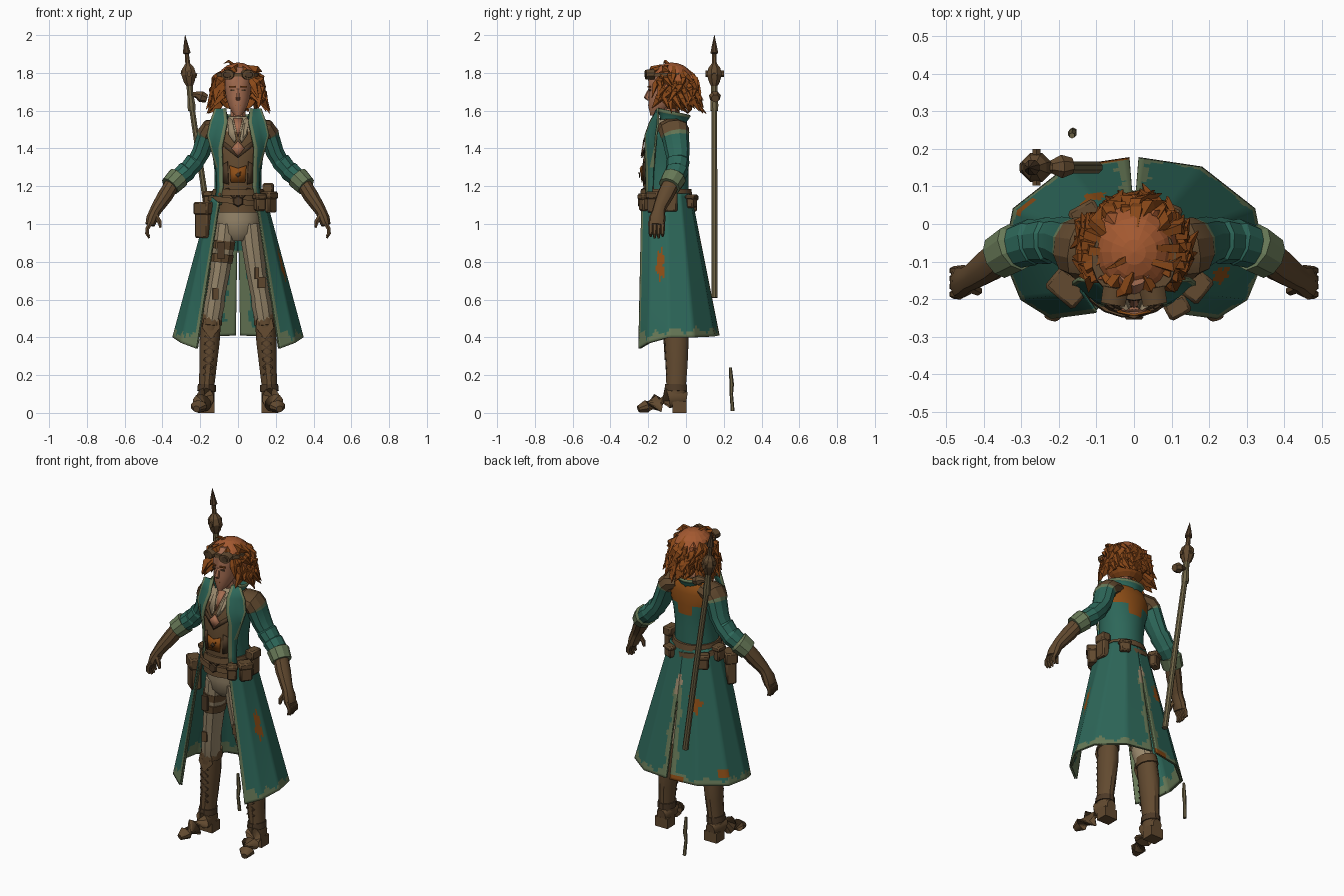
import bpy, bmesh, math, random
from mathutils import Vector as V, Matrix
random.seed(4)

COLOURS = [("teal_cloth", (.026, .135, .10)), ("pale_green_trim", (.135, .19, .095)),
           ("brown_leather", (.122, .068, .029)), ("dark_leather", (.075, .042, .02)),
           ("cream_cloth", (.33, .255, .155)), ("auburn_hair", (.25, .064, .009)),
           ("copper_hair", (.37, .10, .03)), ("skin", (.38, .155, .083)),
           ("rust_patch", (.26, .073, .008)), ("staff_wood", (.155, .125, .06))]
MATS = []
for n, c in COLOURS:
    m = bpy.data.materials.new(n)
    m.diffuse_color = (*c, 1)
    MATS.append(m)
TEAL, TRIM, BROWN, DARK, CREAM, HAIR, COPPER, SKIN, RUST, WOOD = range(10)


def finish(name, bm, mirror=False, thick=0, angle=35):
    bmesh.ops.recalc_face_normals(bm, faces=bm.faces)
    me = bpy.data.meshes.new(name)
    bm.to_mesh(me)
    bm.free()
    for m in MATS:
        me.materials.append(m)
    ob = bpy.data.objects.new(name, me)
    bpy.context.collection.objects.link(ob)
    if angle:
        bpy.ops.object.select_all(action='DESELECT')
        bpy.context.view_layer.objects.active = ob
        ob.select_set(True)
        bpy.ops.object.shade_smooth_by_angle(angle=math.radians(angle))
    if thick:
        md = ob.modifiers.new("thickness", 'SOLIDIFY')
        md.thickness, md.offset = thick, 0
    if mirror:
        ob.modifiers.new("mirror", 'MIRROR')
    return ob


def tube(bm, pts, n, cols, axis=None):
    """Loft of elliptical rings; each point is x, y, z, radius a, radius b."""
    P, rings = [V(p[:3]) for p in pts], []
    for i, p in enumerate(pts):
        t = V(axis) if axis else (P[min(i + 1, len(P) - 1)] - P[max(i - 1, 0)]).normalized()
        a = t.cross(V((0, 1, 0)) if abs(t.y) < .9 else V((0, 0, 1))).normalized()
        b = t.cross(a)
        rings.append([bm.verts.new(P[i] + a * p[3] * math.cos(k) + b * p[-1] * math.sin(k))
                      for k in [math.tau * (j + .5) / n for j in range(n)]])
    pick = lambda i: cols if isinstance(cols, int) else cols[min(i, len(cols) - 1)]
    for i in range(len(rings) - 1):
        for j in range(n):
            k = (j + 1) % n
            bm.faces.new((rings[i][j], rings[i][k], rings[i + 1][k], rings[i + 1][j])).material_index = pick(i)
    for r, i in ((rings[0], 0), (rings[-1], len(rings) - 2)):
        bm.faces.new(r).material_index = pick(i)


def part(name, pts, n, cols, mirror=False, axis=None, angle=35):
    bm = bmesh.new()
    tube(bm, pts, n, cols, axis)
    return finish(name, bm, mirror, angle=angle)


def grid(bm, rows, col):
    """Sheet from rows of points; col(row, column) gives the colour."""
    vs = [[bm.verts.new(p) for p in r] for r in rows]
    for i in range(len(vs) - 1):
        for j in range(len(vs[0]) - 1):
            bm.faces.new((vs[i][j], vs[i][j + 1], vs[i + 1][j + 1], vs[i + 1][j])).material_index = col(i, j)


def box(bm, c, s, mat, rot=0):
    M = Matrix.Translation(c) @ Matrix.Rotation(rot, 4, 'Z') @ Matrix.Diagonal((*s, 1))
    for v in bmesh.ops.create_cube(bm, size=1, matrix=M)['verts']:
        for f in v.link_faces:
            f.material_index = mat


# Torso: vest, shirt and coat body coloured by direction and height
TORSO = [(0, -.105, 1.06, .14, .125), (0, -.105, 1.12, .135, .12), (0, -.105, 1.18, .125, .12),
         (0, -.11, 1.28, .125, .125), (0, -.105, 1.36, .135, .12), (0, -.10, 1.42, .15, .118),
         (0, -.09, 1.49, .16, .105), (0, -.08, 1.535, .13, .085), (0, -.08, 1.57, .06, .055)]


def front(x, z, off=0):
    for a, b in zip(TORSO, TORSO[1:]):
        if a[2] <= z <= b[2] or b is TORSO[-1]:
            t = min((z - a[2]) / (b[2] - a[2]), 1)
            y, rx, ry = [a[k] + (b[k] - a[k]) * t for k in (1, 3, 4)]
            return y - ry * math.sqrt(1 - min(abs(x) / rx, .93) ** 2) - off


bm = bmesh.new()
tube(bm, TORSO, 28, TEAL, (0, 0, 1))
for f in bm.faces:
    c = f.calc_center_median()
    if c.y < -.12 and abs(c.x) < .1:
        f.material_index = CREAM if c.z > 1.46 else BROWN
    elif c.y > -.06 and c.z > (1.37 if abs(c.x) < .06 else 1.42) and abs(c.x) < .125:
        f.material_index = RUST
    elif c.z > 1.49:
        f.material_index = BROWN
finish("torso", bm)

# Lapels and coat front edges
bm = bmesh.new()
rows = [(1.61, .062, .125, .05), (1.54, .055, .15, .038), (1.47, .07, .165, .025), (1.40, .085, .145, .018),
        (1.30, .08, .115, .008), (1.20, .08, .11, .012), (1.10, .09, .12, .015)]
grid(bm, [[(x, front(x, z, o), z) for x in (a, a + .016, (a + b) / 2, b - .012, b)] for z, a, b, o in rows],
     lambda i, j: TRIM if j == 0 or j == 3 and i < 4 else TEAL)
finish("lapel", bm, True, .01)

# Standing collar, open at the front and low at the back
bm = bmesh.new()
grid(bm, [[(r * math.sin(a), -.075 + .9 * r * math.cos(a), z + k * math.sin(a / 2) ** 2) for a in
           [math.radians(d) for d in range(-140, 141, 20)]]
          for z, r, k in ((1.51, .085, 0), (1.545, .085, .02), (1.565, .10, .035), (1.575, .108, .042))],
     lambda i, j: TRIM if i == 2 else TEAL)
finish("collar", bm, thick=.01)

# Vest details: crossed straps, open diamond, rust panel, corset points
bm = bmesh.new()
def plate(pts, mat, off):
    bm.faces.new([bm.verts.new((x, front(x, z, off), z)) for x, z in pts]).material_index = mat
for s in (-1, 1):
    plate([(0, 1.35), (s * .09, 1.42), (s * .09, 1.45), (0, 1.38)], DARK, .008)
    plate([(s * .01, 1.45), (s * .03, 1.55), (s * .055, 1.57), (s * .048, 1.47), (s * .02, 1.43)], CREAM, .014)
    plate([(0, 1.11), (s * .05, 1.16), (s * .09, 1.15), (s * .09, 1.18), (s * .05, 1.19), (0, 1.14)], DARK, .012)
    plate([(s * .05, 1.21), (s * .085, 1.22), (s * .085, 1.31), (s * .055, 1.33)], DARK, .006)
plate([(0, 1.36), (.035, 1.40), (0, 1.44), (-.035, 1.40)], SKIN, .012)
plate([(-.045, 1.31), (0, 1.295), (.045, 1.31), (.038, 1.22), (-.038, 1.22)], RUST, .009)
plate([(-.014, 1.26), (0, 1.245), (.014, 1.26), (0, 1.275)], DARK, .014)
plate([(-.025, 1.56), (.025, 1.56), (0, 1.46)], SKIN, .012)
finish("vest_details", bm, thick=.006)

# Coat skirt: flared outer sheet and lining, open in front, slit at the back
HEM = [(.012, .175, .41), (.18, .15, .405), (.32, .04, .40), (.345, -.09, .40), (.30, -.2, .37), (.22, -.25, .34)]
WAIST = [(0, .025, 1.16), (.07, .015, 1.16), (.125, -.03, 1.16), (.14, -.1, 1.16), (.135, -.18, 1.14), (.10, -.235, 1.11)]
SUB, ROWS = 10, 50
def at(L, u):
    k = min(int(u), 4)
    return V(L[k]).lerp(V(L[k + 1]), u - k)
bm = bmesh.new()
for s, lining in ((-1, 0), (1, 0), (-1, 1), (1, 1)):
    rows = []
    for i in range(ROWS + 1):
        r = [at(WAIST, j / SUB).lerp(at(HEM, j / SUB), i / ROWS) for j in range(5 * SUB + 1)]
        r[0].x = 0 if i < .42 * ROWS else r[0].x
        if lining:  # pulled in just behind the outer sheet
            r = [V((max(p.x - .008, p.x * .97), p.y + (.008 if p.y < -.12 else -.008), p.z)) for p in r]
        rows.append([(p.x * s, p.y, p.z) for p in r])
    def colour(i, j):
        u, t = (j + .5) / SUB, (i + .5) / ROWS
        w = math.sin(u * 7 + s) + .6 * math.sin(u * 17 + 2 * s)
        v = math.sin(t * 19 + s) + .6 * math.sin(t * 41)
        up = (1 - t) * .76
        if lining:
            return TRIM if up < .07 + .02 * w or u > 4.5 + .1 * v or u < .38 + .08 * v and t > .4 else TEAL
        px, py = ((u - 3.42) / .22, (t - .485) / .105) if s > 0 else ((u - .95) / .33, (t - .40) / .065)
        if (px + .3 * math.sin(t * 60)) ** 2 + (py + .25 * math.sin(u * 23)) ** 2 < 1:
            return RUST
        if s < 0 and 1.7 < u < 2.1 and .88 < t < .95 or s < 0 and u < .5 and t > .96:
            return RUST
        if u < .22 and .2 < t < .32 + .03 * v and u < (t - .18) * 2.5:
            return CREAM
        if up < .035 + .013 * w + .03 * (u > 4.2) or u > 4.8 or t > .27 and u < .2 + .05 * v:
            return TRIM
        return TEAL
    grid(bm, rows, colour)
finish("coat_skirt", bm, thick=.006, angle=50)

# Sleeves with leather shoulder yokes and rolled cuffs
part("sleeve", [(.09, -.075, 1.515, .045, .078), (.145, -.065, 1.50, .058, .082), (.165, -.058, 1.47, .058, .077),
                (.168, -.056, 1.462, .053, .072), (.195, -.045, 1.38, .05, .065), (.218, -.043, 1.34, .047, .058),
                (.228, -.044, 1.33, .054, .063), (.262, -.047, 1.29, .049, .058), (.272, -.048, 1.28, .056, .063),
                (.312, -.06, 1.247, .05, .058), (.316, -.062, 1.245, .062, .066), (.36, -.088, 1.20, .055, .06)],
     10, [BROWN, BROWN, TRIM, TEAL, TEAL, TEAL, TEAL, TEAL, TEAL, TRIM], True, angle=25)

# Gloves: gauntlet, palm, fingers, thumb
bm = bmesh.new()
tube(bm, [(.345, -.078, 1.215, .042, .046), (.385, -.11, 1.15, .042, .045), (.425, -.138, 1.09, .035, .036),
          (.44, -.145, 1.065, .031, .035), (.455, -.152, 1.03, .032, .044), (.466, -.156, .995, .026, .043)], 10, BROWN)
for k in range(4):
    y = -.187 + k * .021
    tube(bm, [(.462, y, 1.01, .014), (.480, y, .975, .012), (.482, y, .95, .011),
              (.47, y, .925 + .01 * (k in (0, 3)), .006)], 6, BROWN)
tube(bm, [(.44, -.165, 1.05, .017), (.415, -.178, 1.01, .013), (.41, -.178, .98, .007)], 6, BROWN)
finish("glove", bm, True)

# Trousers
part("hips", [(0, -.105, 1.12, .115, .10), (0, -.105, 1.02, .12, .098), (0, -.105, .95, .10, .085), (0, -.105, .91, .05, .05)],
     14, CREAM, axis=(0, 0, 1))
part("trouser_leg", [(.065, -.105, 1.0, .06, .085), (.075, -.105, .9, .06, .08), (.095, -.10, .75, .055, .07),
                     (.118, -.085, .62, .052, .06), (.125, -.08, .57, .056, .063), (.142, -.06, .46, .048, .055)], 10, CREAM, True)
bm = bmesh.new()
for z, x in ((.89, -.077), (.82, -.086)):
    tube(bm, [(x, -.104, z + .022, .067, .086), (x - .005, -.103, z - .022, .065, .083)], 10, BROWN)
box(bm, (-.09, -.19, .86), (.035, .02, .09), DARK)
for x, y, z, w in ((.125, -.165, .69, .04), (.10, -.175, .74, .022), (-.12, -.155, .63, .03)):  # worn patches
    box(bm, (x, y, z), (w, .012, .06), BROWN, .2)
finish("leg_straps", bm)

# Boots: shaft with cuff, foot, heel, laces, ankle strap
bm = bmesh.new()
tube(bm, [(.137, -.058, .52, .056, .066), (.142, -.055, .47, .060, .07), (.143, -.055, .468, .053, .064),
          (.15, -.05, .38, .055, .066), (.158, -.05, .25, .047, .06), (.166, -.052, .15, .043, .054),
          (.168, -.055, .06, .044, .058)], 12, BROWN)
tube(bm, [(.167, .004, .075, .03, .035), (.167, -.03, .08, .045, .05), (.173, -.10, .08, .047, .055),
          (.19, -.15, .052, .053, .05), (.208, -.21, .034, .045, .034), (.22, -.252, .02, .018, .018)], 10, BROWN)
box(bm, (.168, -.035, .03), (.085, .075, .06), BROWN)
tube(bm, [(.165, -.053, .15, .049, .06), (.167, -.054, .115, .051, .062)], 12, DARK)
v = [bm.verts.new(p) for p in ((.10, -.115, .50), (.18, -.11, .50), (.19, -.112, .45), (.145, -.128, .39), (.095, -.113, .45))]
bm.faces.new(v).material_index = BROWN
for k in range(5):
    z = .2 + k * .042
    for a in (-.025, .025):
        tube(bm, [(.158 - k * .002 + a, -.103 - k * .003, z, .005), (.158 - k * .002 - a, -.103 - k * .003, z + .04, .005)], 4, DARK)
finish("boot", bm, True)

# Belts and pouches
bm = bmesh.new()
tube(bm, [(0, -.105, 1.185, .134, .135), (0, -.105, 1.15, .143, .14)], 20, BROWN, (0, 0, 1))
tube(bm, [(-.01, -.105, 1.135, .146, .141), (-.01, -.105, 1.105, .153, .144)], 20, BROWN, (.12, 0, 1))
tube(bm, [(0, -.246, 1.12, .03), (0, -.254, 1.12, .024)], 6, DARK)
finish("belts", bm)
bm = bmesh.new()
for x, y, z, w, d, h, r in ((-.178, -.17, 1.02, .09, .06, .19, -.7), (.165, -.165, 1.115, .07, .055, .11, .9),
                            (.115, -.222, 1.115, .055, .04, .09, .5), (.16, -.08, 1.14, .07, .045, .15, 1.5),
                            (.09, .03, 1.12, .06, .04, .07, -.4), (-.13, .025, 1.11, .07, .045, .09, .5),
                            (-.16, -.09, 1.13, .06, .045, .09, 1.5)):
    box(bm, (x, y, z), (w, d, h), BROWN, r)
    box(bm, (x, y, z + h * .33), (w + .01, d + .012, h * .36), BROWN, r)
md = finish("pouches", bm).modifiers.new("soft_edges", 'BEVEL')
md.width, md.segments = .008, 1

# Neck, head and face
part("neck", [(0, -.075, 1.50, .055), (0, -.085, 1.56, .042), (0, -.095, 1.64, .042)], 10, SKIN)
bm = bmesh.new()
tube(bm, [(0, -.17, 1.575, .016, .02), (0, -.155, 1.59, .032, .037), (0, -.135, 1.625, .051, .065), (0, -.115, 1.67, .065, .084),
          (0, -.105, 1.72, .071, .093), (0, -.105, 1.78, .072, .096), (0, -.095, 1.83, .05, .07)], 14, SKIN, (0, 0, 1))
tube(bm, [(0, -.19, 1.715, .009, .01), (0, -.207, 1.67, .014, .017), (0, -.197, 1.655, .010, .01)], 6, SKIN, (0, 0, 1))
for s in (-1, 1):
    box(bm, (s * .029, -.192, 1.707), (.022, .008, .008), DARK, s * .3)
    box(bm, (s * .03, -.194, 1.727), (.034, .009, .007), HAIR, s * .3)
box(bm, (0, -.193, 1.628), (.028, .008, .006), RUST)
finish("head", bm)

# Goggles on the forehead
bm = bmesh.new()
tube(bm, [(0, -.095, 1.80, .113, .108), (0, -.095, 1.78, .115, .11)], 18, BROWN, (0, 0, 1))
for s in (-1, 1):
    tube(bm, [(s * .048, -.17, 1.792, .036, .028), (s * .056, -.214, 1.79, .034, .026)], 10, BROWN)
    tube(bm, [(s * .056, -.213, 1.79, .024, .017), (s * .056, -.217, 1.79, .022, .015)], 10, DARK)
finish("goggles", bm)

# Hair: open cap plus layered, windswept pointed locks
bm = bmesh.new()
bmesh.ops.create_uvsphere(bm, u_segments=16, v_segments=12, radius=1,
                          matrix=Matrix.Translation((0, -.075, 1.725)) @ Matrix.Diagonal((.122, .13, .13, 1)))
bmesh.ops.delete(bm, geom=[v for v in bm.verts if v.co.z < 1.61 or v.co.z < 1.775 and v.co.y < -.12], context='VERTS')
for f in bm.faces:
    f.material_index = COPPER if f.calc_center_median().z > 1.77 else HAIR
for layer, (z0, r0, drop, flare, count) in enumerate(((1.815, .075, .085, .055, 20), (1.785, .10, .10, .045, 34),
                                                      (1.74, .112, .10, .042, 38), (1.69, .112, .09, .045, 38))):
    for k in range(count):
        a = math.tau * (k + random.random()) / count
        facing = math.cos(a)  # 1 towards the face
        if layer and facing > (.8 if layer == 1 else .55):
            continue
        d = V((math.sin(a), -math.cos(a), 0))
        side = V((d.y, -d.x, 0)) * random.uniform(-.07, .07)
        c, j = V((0, -.07, 0)), random.uniform(.6, 1.25)
        z = z0 + random.uniform(-.025, .02)
        dr = drop * j * (.4 if layer == 0 and facing > .5 else 1)
        p0 = c + d * r0 * .75 + V((0, 0, z))
        p1 = c + d * (r0 + flare * .6) + side * .3 + V((0, 0, z - dr * .45))
        p2 = c + d * (r0 + flare * j) + side + V((0, 0, max(z - dr, 1.585)))
        tube(bm, [(*p0, .014, .012), (*p1, .023, .017), (*p2, .002, .002)], 4,
             COPPER if layer == 0 and k % 4 == 0 else HAIR)
tube(bm, [(-.02, -.09, 1.84, .012), (-.05, -.11, 1.862, .008), (-.075, -.12, 1.85, .002)], 4, HAIR)
finish("hair", bm, angle=0)

# Slung staff: shaft, collars, bulb cage, side knob and spear tip
bm = bmesh.new()
tube(bm, [(-.10, .15, .61, .017), (-.175, .15, 1.15, .017), (-.248, .15, 1.64, .016)], 8, WOOD)
tube(bm, [(-.245, .15, 1.60, .021), (-.247, .15, 1.63, .023), (-.252, .15, 1.68, .018), (-.256, .15, 1.73, .018),
          (-.258, .15, 1.75, .030), (-.26, .15, 1.79, .042), (-.264, .15, 1.825, .034), (-.266, .15, 1.85, .014),
          (-.271, .15, 1.90, .012), (-.271, .15, 1.905, .022), (-.275, .15, 1.94, .015), (-.28, .15, 2.0, .001)], 8,
     [WOOD, WOOD, WOOD, BROWN, BROWN, BROWN, BROWN, BROWN, DARK])
tube(bm, [(-.259, .102, 1.795, .012, .018), (-.259, .20, 1.795, .012, .018)], 6, BROWN)
tube(bm, [(-.302, .15, 1.805, .014), (-.218, .15, 1.785, .014)], 6, BROWN)
tube(bm, [(-.25, .15, 1.685, .012), (-.22, .152, 1.685, .018), (-.195, .153, 1.675, .032), (-.165, .155, 1.665, .022)], 7, BROWN)
finish("staff", bm, angle=20)

# Loose short stick behind
part("stick", [(-.162, .247, .01, .010), (-.168, .24, .1, .009), (-.163, .242, .15, .012), (-.165, .235, .24, .008)], 6, WOOD)
